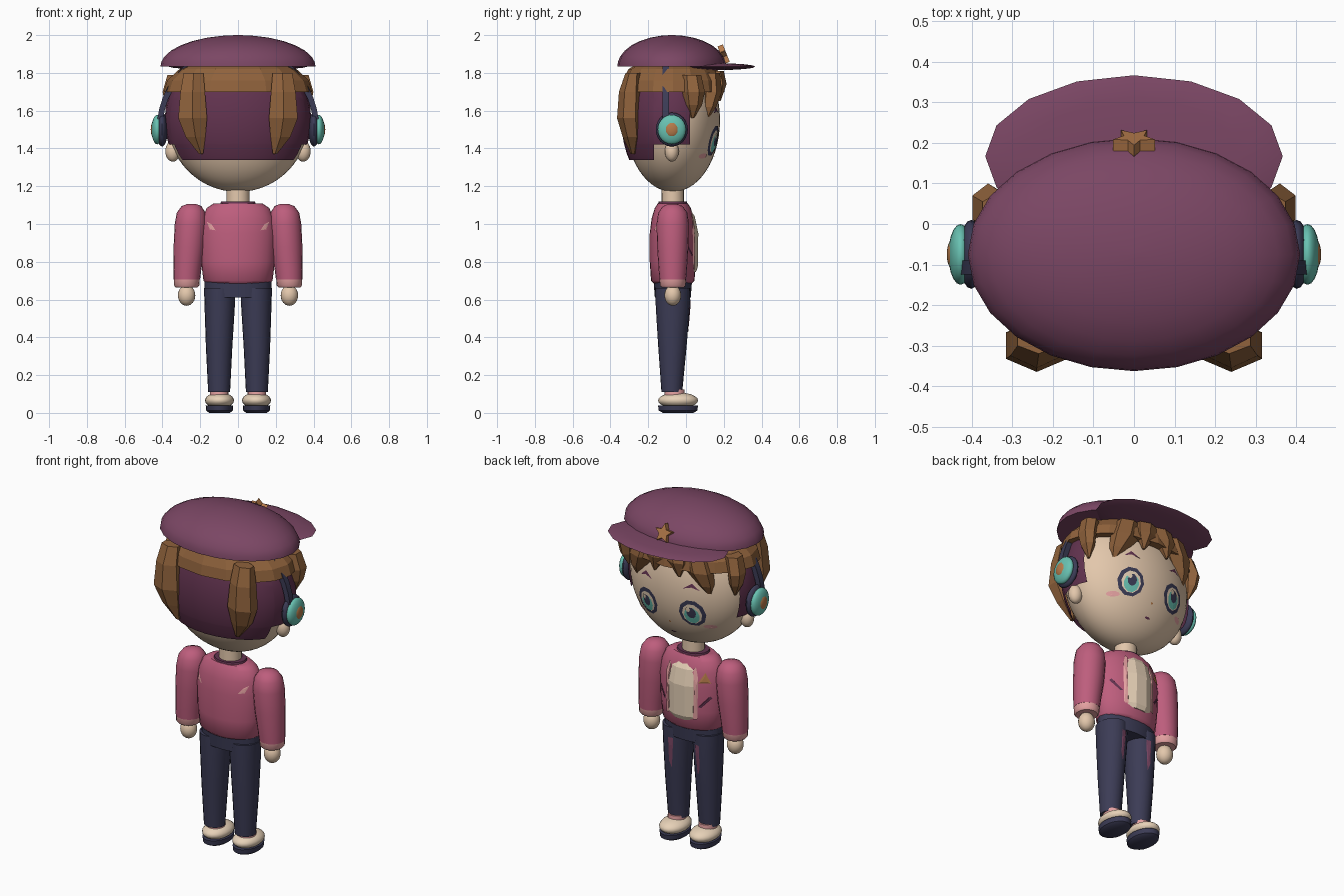
import bpy, bmesh, math
from mathutils import Vector, Matrix
from mathutils.bvhtree import BVHTree

cube = bpy.data.objects.get("Cube")
if cube:
    bpy.data.objects.remove(cube, do_unlink=True)


def material(name, r, g, b):
    m = bpy.data.materials.new(name)
    m.use_nodes = True
    col = tuple((c / 255) ** 2.2 for c in (r, g, b)) + (1.0,)
    m.diffuse_color = col
    m.node_tree.nodes["Principled BSDF"].inputs["Base Color"].default_value = col
    return m


SKIN = material("skin", 226, 198, 170)
HAT = material("plum", 122, 72, 100)
DARK = material("dark_plum", 98, 54, 80)
HAIR = material("hair_brown", 142, 98, 62)
NAVY = material("navy", 62, 62, 86)
TEAL = material("teal", 104, 192, 176)
PINK = material("jacket_pink", 188, 94, 124)
PALE = material("pale_pink", 228, 160, 160)
GOLD = material("tan_gold", 180, 122, 76)
CREAM = material("cream", 230, 208, 182)


def finish(name, bm, mat, smooth=True):
    bmesh.ops.recalc_face_normals(bm, faces=bm.faces)
    me = bpy.data.meshes.new(name)
    bm.to_mesh(me)
    bm.free()
    ob = bpy.data.objects.new(name, me)
    bpy.context.collection.objects.link(ob)
    me.materials.append(mat)
    if smooth:
        bpy.ops.object.select_all(action='DESELECT')
        ob.select_set(True)
        bpy.context.view_layer.objects.active = ob
        bpy.ops.object.shade_smooth_by_angle(angle=math.radians(45))
    return ob


def loft(name, rings, mat, n=20, smooth=True, phase=0.0):
    """Skin elliptical rings (x, y, z, rx, ry) and close both ends."""
    bm = bmesh.new()
    rows = []
    for x, y, z, rx, ry in rings:
        angles = [phase + 2 * math.pi * i / n for i in range(n)]
        rows.append([bm.verts.new((x + rx * math.cos(a), y + ry * math.sin(a), z)) for a in angles])
    for a, b in zip(rows, rows[1:]):
        for i in range(n):
            j = (i + 1) % n
            bm.faces.new((a[i], a[j], b[j], b[i]))
    bm.faces.new(rows[0])
    bm.faces.new(rows[-1])
    return finish(name, bm, mat, smooth)


def ellipsoid_bm(loc, size, u, v):
    bm = bmesh.new()
    bmesh.ops.create_uvsphere(bm, u_segments=u, v_segments=v, radius=1)
    bm.transform(Matrix.Translation(loc) @ Matrix.Diagonal((*size, 1)))
    return bm


def ellipsoid(name, loc, size, mat, u=20, v=12):
    return finish(name, ellipsoid_bm(loc, size, u, v), mat)


def plate(name, pts, target, mat, lift=0.004, side=1):
    """Lay a convex (x, z) outline on the surface of target, along y."""
    me = target.data
    tree = BVHTree.FromPolygons([v.co for v in me.vertices], [p.vertices[:] for p in me.polygons])
    cx = sum(p[0] for p in pts) / len(pts)
    cz = sum(p[1] for p in pts) / len(pts)
    bm = bmesh.new()

    def put(x, z):
        hit = tree.ray_cast(Vector((x, side * 2, z)), Vector((0, -side, 0)))[0]
        return bm.verts.new((x, (hit.y if hit else 0) + side * lift, z))
    outer = [put(x, z) for x, z in pts]
    inner = [put((x + cx) / 2, (z + cz) / 2) for x, z in pts]
    mid = put(cx, cz)
    for i in range(len(pts)):
        j = (i + 1) % len(pts)
        bm.faces.new((outer[i], outer[j], inner[j], inner[i]))
        bm.faces.new((inner[i], inner[j], mid))
    return finish(name, bm, mat, False)


def oval(x, z, rx, rz, n=10):
    return [(x + rx * math.cos(2 * math.pi * i / n), z + rz * math.sin(2 * math.pi * i / n)) for i in range(n)]


# Head, neck and hair base
head = ellipsoid("head", (0, -.07, 1.55), (.375, .25, .38), SKIN, 40, 28)
loft("neck", [(0, -.07, 1.06, .063, .06), (0, -.07, 1.21, .06, .058)], SKIN)
bm = ellipsoid_bm((0, -.07, 1.55), (.388, .272, .40), 32, 20)
for co, no in (((0, .02, 0), (0, 1, 0)), ((0, -.17, 0), (0, 1, 0)),
               ((0, 0, 1.42), (0, 0, 1)), ((0, 0, 1.34), (0, 0, 1))):
    bmesh.ops.bisect_plane(bm, geom=bm.verts[:] + bm.edges[:] + bm.faces[:], plane_co=co, plane_no=no)
drop = []
for f in bm.faces:
    c = f.calc_center_median()
    if c.y > .02 or c.z < (1.34 if c.y < -.17 else 1.42):
        drop.append(f)
bmesh.ops.delete(bm, geom=drop, context='FACES')
finish("hair_under_cap", bm, DARK)
loft("hair_crown", [(0, -.07, 1.70, .393, .275), (0, -.07, 1.76, .375, .265),
                    (0, -.07, 1.82, .31, .235), (0, -.07, 1.87, .2, .15)], HAIR, 16, False)

# Hat with brim and star
dome = [math.radians(a) for a in (0, 8, 18, 30, 42, 54, 66, 78, 88)]
loft("hat_crown", [(0, -.075, 1.835 + .165 * math.sin(a), .41 * math.cos(a), .288 * math.cos(a))
                   for a in dome], HAT, 24)
ellipsoid("hat_brim", (0, .167, 1.833), (.367, .2, .018), HAT, 16, 8)
bm = bmesh.new()
pts = []
for i in range(10):
    r, a = (.055, .026)[i % 2], math.pi / 2 + i * math.pi / 5
    pts.append(bm.verts.new((r * math.cos(a), 0, r * math.sin(a))))
face = bm.faces.new(pts)
ext = bmesh.ops.extrude_face_region(bm, geom=[face])["geom"]
bmesh.ops.translate(bm, verts=[g for g in ext if isinstance(g, bmesh.types.BMVert)], vec=(0, -.03, 0))
bm.transform(Matrix.Translation((0, .215, 1.9)) @ Matrix.Rotation(math.radians(22), 4, 'X'))
finish("hat_star", bm, GOLD, False)

# Face: nose and mouth
plate("mouth", oval(0, 1.283, .018, .006, 6), head, DARK)
plate("nose", oval(0, 1.357, .007, .007, 6), head, GOLD)

for s, tag in ((1, "left"), (-1, "right")):
    # Eyes, brows and blush
    ex, ez = s * .144, 1.44
    plate(tag + "_eye_outline", oval(ex, ez, .074, .082), head, NAVY, .003)
    plate(tag + "_eye_white", oval(ex, ez - .003, .054, .062), head, CREAM, .005)
    plate(tag + "_iris", oval(ex, ez - .012, .042, .05), head, TEAL, .007)
    plate(tag + "_pupil", oval(ex, ez + .006, .026, .034), head, NAVY, .009)
    plate(tag + "_eye_glint", oval(ex + .016, ez + .026, .013, .016, 6), head, CREAM, .011)
    plate(tag + "_brow", [(s * .1, 1.585), (s * .15, 1.6), (s * .19, 1.585), (s * .15, 1.62)], head, DARK)
    plate(tag + "_blush", oval(s * .222, 1.36, .032, .014), head, PALE)
    ellipsoid(tag + "_ear", (s * .345, -.075, 1.385), (.04, .037, .055), SKIN)

    # Pointed hair locks, each a four-sided spindle
    locks = {
        "back": [(.235, -.28, 1.80, .06, .04), (.24, -.295, 1.70, .075, .06), (.24, -.30, 1.56, .088, .065),
                 (.225, -.285, 1.46, .06, .05), (.195, -.28, 1.37, .012, .012)],
        "temple": [(.33, .03, 1.79, .05, .05), (.36, .04, 1.70, .045, .06), (.355, .04, 1.63, .035, .045),
                   (.345, .035, 1.56, .006, .008)],
        "fringe": [(.15, .13, 1.80, .075, .05), (.18, .135, 1.70, .085, .055), (.215, .12, 1.62, .05, .04),
                   (.235, .105, 1.55, .007, .008)],
        "middle": [(.05, .16, 1.81, .07, .04), (.065, .175, 1.74, .065, .04), (.08, .175, 1.65, .007, .008)],
    }
    for part, rings in locks.items():
        loft(f"{tag}_{part}_lock", [(s * r[0],) + r[1:] for r in rings], HAIR, 6, False, math.pi / 6)

    # Headphone cups
    ellipsoid(tag + "_ear_pad", (s * .402, -.075, 1.5), (.03, .085, .09), NAVY)
    ellipsoid(tag + "_ear_cup", (s * .428, -.075, 1.5), (.03, .075, .078), TEAL)
    ellipsoid(tag + "_cup_centre", (s * .446, -.075, 1.5), (.016, .038, .042), GOLD)

    # Arm, cuff and hand
    loft(tag + "_sleeve", [(s * .245, -.07, 1.107, .02, .02), (s * .246, -.07, 1.095, .052, .052),
                           (s * .248, -.07, 1.06, .076, .077), (s * .25, -.07, 1.0, .085, .086),
                           (s * .258, -.07, .88, .083, .083), (s * .268, -.07, .76, .074, .075),
                           (s * .271, -.07, .705, .07, .07)], PINK)
    loft(tag + "_cuff", [(s * .271, -.07, .712, .069, .07), (s * .272, -.07, .675, .067, .068),
                         (s * .272, -.07, .665, .058, .06)], PALE)
    ellipsoid(tag + "_hand", (s * .272, -.07, .622), (.046, .044, .055), SKIN)

    # Leg, sock and shoe
    leg = loft(tag + "_trouser_leg", [(s * .098, -.07, .66, .082, .092), (s * .097, -.07, .56, .08, .09),
                                      (s * .1, -.072, .35, .07, .075), (s * .1, -.075, .11, .058, .055)], NAVY)
    plate(tag + "_trouser_crease", [(s * .07, .6), (s * .1, .6), (s * .1, .46), (s * .085, .42), (s * .08, .47)],
          leg, HAT)
    loft(tag + "_sock", [(s * .1, -.06, .08, .05, .055), (s * .1, -.06, .125, .048, .052)], PALE)
    ellipsoid(tag + "_shoe", (s * .098, -.042, .066), (.077, .106, .042), CREAM)
    loft(tag + "_sole", [(s * .098, -.042, 0, .055, .08), (s * .098, -.042, .012, .07, .102),
                         (s * .098, -.042, .04, .073, .106)], NAVY)

# Headphone band
bm = bmesh.new()
rows = []
for i in range(25):
    a = math.pi * i / 24
    rows.append([bm.verts.new((rx * math.cos(a), y, 1.5 + rz * math.sin(a)))
                 for rx, rz, y in ((.43, .45, -.125), (.43, .45, -.09), (.4, .42, -.09), (.4, .42, -.125))])
for a, b in zip(rows, rows[1:]):
    for i in range(4):
        bm.faces.new((a[i], a[i - 1], b[i - 1], b[i]))
finish("headphone_band", bm, NAVY)

# Jacket, collar, shirt and waist
jacket = loft("jacket", [(0, -.07, .685, .165, .1), (0, -.07, .70, .183, .115), (0, -.07, .80, .195, .122),
                         (0, -.07, .95, .2, .122), (0, -.07, 1.03, .19, .112), (0, -.07, 1.085, .165, .095),
                         (0, -.07, 1.108, .13, .08)], PINK, 28)
loft("collar", [(0, -.07, 1.09, .1, .082), (0, -.07, 1.118, .09, .075)], DARK)
loft("shirt_panel", [(0, .022, .745, .075, .032), (0, .027, .77, .088, .038), (0, .03, .95, .09, .038),
                     (0, .014, 1.04, .084, .035), (0, -.002, 1.075, .07, .028)], CREAM, 8, False, math.pi / 8)
loft("waistband", [(0, -.07, .61, .175, .095), (0, -.07, .70, .178, .102)], NAVY)
for s in (1, -1):
    plate("lapel_edge", [(s * .078, .76), (s * .1, .76), (s * .104, 1.0), (s * .085, 1.06), (s * .074, 1.05)],
          jacket, PALE, .008)
    plate("pocket_slit", [(s * .105, .835), (s * .118, .83), (s * .17, .89), (s * .16, .9)], jacket, DARK)
    plate("back_flash", [(s * .165, 1.012), (s * .14, .998), (s * .118, .966), (s * .15, .972)],
          jacket, PALE, .004, -1)
plate("jacket_badge", [(-.105, .975), (-.165, .975), (-.135, 1.035)], jacket, GOLD, .007)
